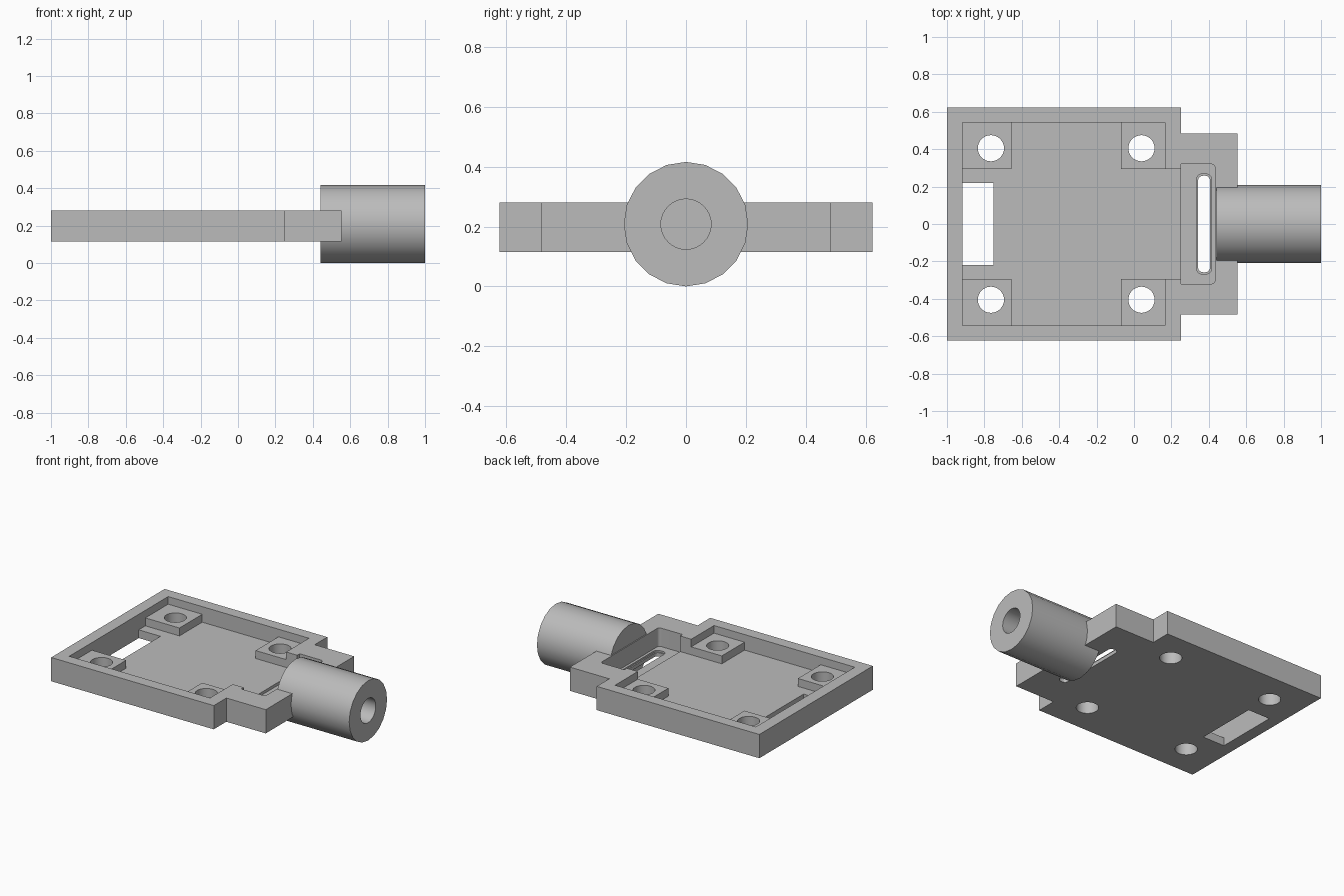
import bpy, bmesh, math

cube = bpy.data.objects.get("Cube")
if cube:
    bpy.data.objects.remove(cube, do_unlink=True)

grey = bpy.data.materials.new("plain grey")
grey.use_nodes = True
COLOUR = (0.5, 0.5, 0.5, 1)
grey.diffuse_color = COLOUR
grey.node_tree.nodes["Principled BSDF"].inputs["Base Color"].default_value = COLOUR

BOTTOM, FLOOR, PAD_TOP, RIM = 0.115, 0.172, 0.227, 0.28
POCKET = 0.152
AXIS_Z = 0.208


def finish(name, bm):
    bmesh.ops.recalc_face_normals(bm, faces=bm.faces)
    mesh = bpy.data.meshes.new(name)
    bm.to_mesh(mesh)
    bm.free()
    obj = bpy.data.objects.new(name, mesh)
    bpy.context.collection.objects.link(obj)
    mesh.materials.append(grey)
    return obj


def prism(name, outline, z0, z1):
    bm = bmesh.new()
    base = bm.faces.new([bm.verts.new((x, y, z0)) for x, y in outline])
    top = bmesh.ops.extrude_face_region(bm, geom=[base])["geom"]
    bmesh.ops.translate(bm, vec=(0, 0, z1 - z0),
                        verts=[v for v in top if isinstance(v, bmesh.types.BMVert)])
    return finish(name, bm)


def box(name, x0, x1, y0, y1, z0, z1):
    return prism(name, [(x0, y0), (x1, y0), (x1, y1), (x0, y1)], z0, z1)


def rounded(name, x0, x1, half, r, z0, z1):
    # rectangle with four rounded corners
    pts = []
    corners = [(x1 - r, half - r), (x0 + r, half - r), (x0 + r, r - half), (x1 - r, r - half)]
    for i, (cx, cy) in enumerate(corners):
        for k in range(7):
            a = math.radians(90 * i + 15 * k)
            pts.append((cx + r * math.cos(a), cy + r * math.sin(a)))
    return prism(name, pts, z0, z1)


def cylinder(name, r, sides, x, y, z, length, along_x=False):
    bm = bmesh.new()
    bmesh.ops.create_cone(bm, cap_ends=True, segments=sides, radius1=r, radius2=r, depth=length)
    obj = finish(name, bm)
    if along_x:
        obj.rotation_euler.y = math.pi / 2
    obj.location = (x, y, z)
    return obj


def select(obj):
    bpy.ops.object.select_all(action='DESELECT')
    obj.select_set(True)
    bpy.context.view_layer.objects.active = obj


def cut(obj, cutters):
    select(obj)
    for c in cutters:
        mod = obj.modifiers.new("cut", 'BOOLEAN')
        mod.operation, mod.solver, mod.object = 'DIFFERENCE', 'EXACT', c
        bpy.ops.object.modifier_apply(modifier=mod.name)


# Stepped tray body
half = [(-1, -0.623), (0.25, -0.623), (0.25, -0.485), (0.553, -0.485)]
tray = prism("tray", half + [(x, -y) for x, y in reversed(half)], BOTTOM, RIM)

# Cutters for the recess, end pocket and floor slots
recess = box("recess_cutter", -0.917, 0.165, -0.543, 0.543, FLOOR, 0.5)
passage = box("passage_cutter", 0.1, 0.27, -0.293, 0.293, FLOOR, 0.5)
pocket = rounded("pocket_cutter", 0.25, 0.433, 0.32, 0.02, POCKET, 0.5)
pocket_back = box("pocket_back_cutter", 0.25, 0.33, -0.32, 0.32, POCKET, 0.5)
end_slot = box("end_slot_cutter", -0.917, -0.75, -0.22, 0.22, 0, 0.25)
cable_slot = rounded("cable_slot_cutter", 0.343, 0.406, 0.258, 0.025, 0, 0.3)
slot_lip = rounded("slot_lip_cutter", 0.334, 0.415, 0.267, 0.03, POCKET - 0.012, 0.3)
bore = cylinder("bore_cutter", 0.084, 32, 0.8, 0, AXIS_Z, 0.6, True)
cutters = [recess, passage, pocket, pocket_back, end_slot, cable_slot, slot_lip, bore]
cut(tray, cutters)

# Corner mounting pads with through holes
parts = [tray]
for hx, x0, x1, end in ((-0.765, -0.93, -0.655, "outer"), (0.04, -0.07, 0.175, "inner")):
    for side, label in ((1, "left"), (-1, "right")):
        y0, y1 = sorted((side * 0.293, side * 0.555))
        pad = box(f"{end}_pad_{label}", x0, x1, y0, y1, FLOOR - 0.02, PAD_TOP)
        hole = cylinder("hole_cutter", 0.07, 32, hx, side * 0.405, 0.2, 0.6)
        bpy.context.view_layer.update()
        cut(pad, [hole])
        cut(tray, [hole])
        cutters.append(hole)
        parts.append(pad)

# Round socket at the end
socket = cylinder("socket", 0.208, 20, 0.72, 0, AXIS_Z, 0.56, True)
bpy.context.view_layer.update()
cut(socket, [bore])
parts.append(socket)

for c in cutters:
    bpy.data.objects.remove(c, do_unlink=True)
for p in parts:
    select(p)
    bpy.ops.object.shade_smooth_by_angle(angle=math.radians(30))
